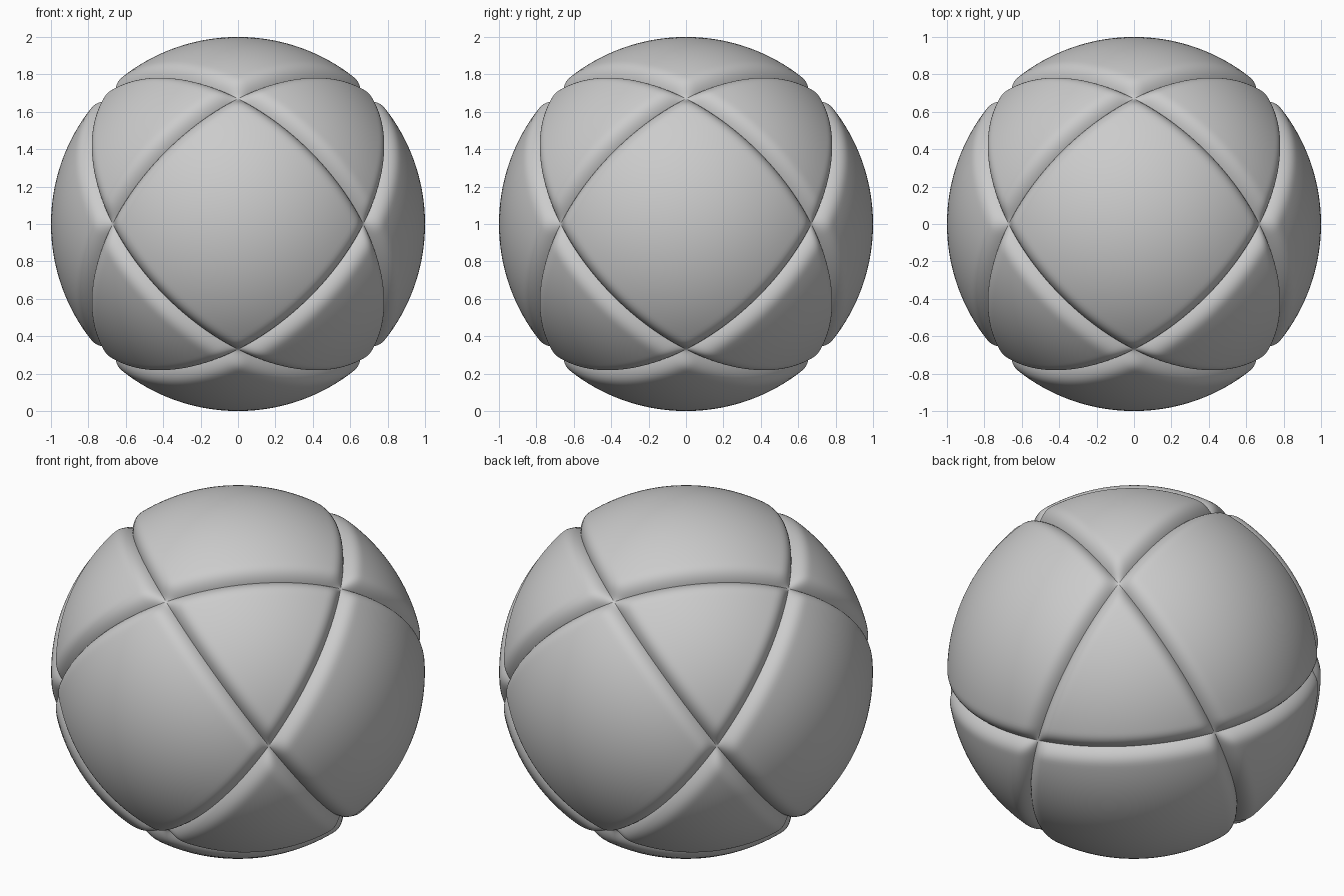
import bpy, bmesh
from itertools import product
from mathutils import Vector

cube = bpy.data.objects.get("Cube")
if cube:
    bpy.data.objects.remove(cube, do_unlink=True)

GROOVE_DEPTH = 0.052
GROOVE_WIDTH = 0.1
STEPS = 26
CENTRE = Vector((0, 0, 1))

grey = bpy.data.materials.new("light grey")
grey.use_nodes = True
colour = (0.6, 0.6, 0.6, 1)
grey.diffuse_color = colour
grey.node_tree.nodes["Principled BSDF"].inputs["Base Color"].default_value = colour

# Four great circles divide the ball into panels
PLANES = [Vector((1, a, b)).normalized() for a, b in product((1, -1), repeat=2)]


def ball_point(direction):
    """Point on the ball, sunk towards the rounded grooves."""
    d = direction.normalized()
    keep = 1
    for normal in PLANES:
        near = max(0, 1 - abs(d.dot(normal)) / GROOVE_WIDTH)
        keep *= 1 - near ** 2.5
    return d * (1 - GROOVE_DEPTH * (1 - keep)) + CENTRE


def make_panel(name, corners):
    """Curved panel made of one grid per corner, finer beside the grooves."""
    corners = [c.normalized() for c in corners]
    middle = sum(corners, Vector()).normalized()
    warp = [(i / STEPS) ** 1.5 for i in range(STEPS + 1)]
    bm = bmesh.new()
    for i, corner in enumerate(corners):
        after = (corner + corners[(i + 1) % len(corners)]).normalized()
        before = (corner + corners[i - 1]).normalized()
        grid = [[bm.verts.new(ball_point(corner.lerp(after, u).lerp(before.lerp(middle, u), v)))
                 for u in warp] for v in warp]
        for r in range(STEPS):
            for c in range(STEPS):
                bm.faces.new((grid[r][c], grid[r][c + 1], grid[r + 1][c + 1], grid[r + 1][c]))
    bmesh.ops.remove_doubles(bm, verts=bm.verts, dist=0.00005)
    bm.normal_update()
    for face in bm.faces:
        face.smooth = True
        if face.normal.dot(face.calc_center_median() - CENTRE) < 0:
            face.normal_flip()
    mesh = bpy.data.meshes.new(name)
    bm.to_mesh(mesh)
    bm.free()
    mesh.materials.append(grey)
    bpy.context.collection.objects.link(bpy.data.objects.new(name, mesh))


# Six square panels, one on each axis
axes = [Vector((1, 0, 0)), Vector((0, 1, 0)), Vector((0, 0, 1))]
names = [("left", "right"), ("back", "front"), ("top", "bottom")]
for k in range(3):
    for side, sign in zip(names[k], (1, -1)):
        a, b, c = axes[k] * sign, axes[k - 1], axes[k - 2]
        make_panel(side + "_square_panel", [a + b, a + c, a - b, a - c])

# Eight triangular panels between them
for sx, sy, sz in product((1, -1), repeat=3):
    name = "_".join(("left" if sx > 0 else "right", "back" if sy > 0 else "front",
                     "upper" if sz > 0 else "lower", "triangle_panel"))
    make_panel(name, [Vector((sx, sy, 0)), Vector((0, sy, sz)), Vector((sx, 0, sz))])
